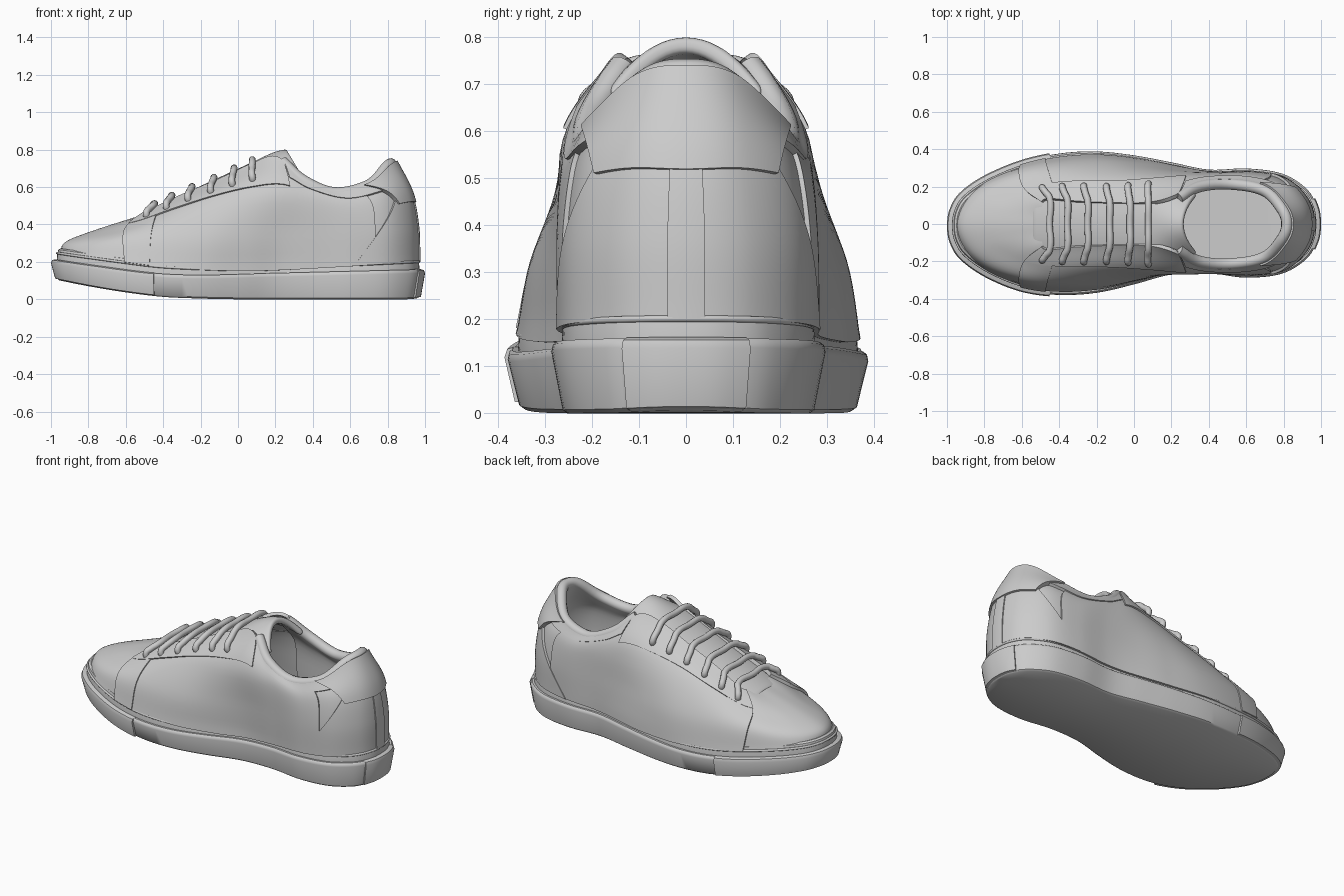
import bpy, bmesh, math
from mathutils import Vector

if "Cube" in bpy.data.objects:
    bpy.data.objects.remove(bpy.data.objects["Cube"])


def interp(tab, x):
    """Smooth curve through (x, value) pairs."""
    n = len(tab)
    x = min(max(x, tab[0][0]), tab[-1][0])
    i = max(j for j in range(n - 1) if tab[j][0] <= x)

    def slope(j):
        a, b = tab[max(j - 1, 0)], tab[min(j + 1, n - 1)]
        return (b[1] - a[1]) / (b[0] - a[0])
    h = tab[i + 1][0] - tab[i][0]
    t = (x - tab[i][0]) / h
    return ((2*t**3 - 3*t*t + 1) * tab[i][1] + (t**3 - 2*t*t + t) * h * slope(i)
            + (3*t*t - 2*t**3) * tab[i + 1][1] + (t**3 - t*t) * h * slope(i + 1))


def catmull(a, b, c, d, t):
    return 0.5 * (2*b + (c - a)*t + (2*a - 5*b + 4*c - d)*t*t + (3*b - a - 3*c + d)*t**3)


def ring(half):
    """Mirror a toe-to-heel half loop into a closed loop."""
    half = [Vector(p) for p in half]
    return half + [Vector((p.x, -p.y, p.z)) for p in half[-2:0:-1]]


def on_ring(r, u):
    i, n = math.floor(u), len(r)
    return catmull(*[r[(i + k) % n] for k in (-1, 0, 1, 2)], u - i)


# Side-view heights and the slight left/right bend of the last
BOTTOM = [(-1, .11), (-.8, .07), (-.6, .037), (-.4, .013), (-.2, .004), (0, 0), (.9, 0), (1, .01)]
WALL = [(-1, .215), (-.8, .185), (-.45, .14), (-.2, .13), (.2, .14), (1, .16)]
WELT = [(-1, .28), (-.9, .265), (-.6, .225), (-.4, .2), (0, .18), (.5, .2), (1, .235)]
BEND = [(-1, -.01), (-.6, -.01), (-.2, .01), (0, .022), (.2, .03), (.4, .014), (.6, .005), (1, 0)]


def bent(p):
    f = min(max((.55 - p.z) / .35, 0), 1)
    return Vector((p.x, p.y + f * interp(BEND, p.x), p.z))


# Loops of the upper, toe centre to heel centre
base_xy = [(-.95, 0), (-.91, .135), (-.79, .24), (-.6, .315), (-.4, .35), (-.18, .35), (.05, .312),
           (.24, .272), (.42, .26), (.62, .268), (.8, .235), (.92, .13), (.955, 0)]
low = [(-.925, 0, .305), (-.87, .125, .305), (-.75, .22, .31), (-.575, .285, .325), (-.38, .315, .335),
       (-.16, .32, .34), (.05, .295, .35), (.24, .267, .36), (.42, .262, .36), (.62, .268, .36),
       (.8, .235, .37), (.915, .13, .38), (.95, 0, .38)]
high = [(-.78, 0, .365), (-.75, .085, .365), (-.66, .155, .375), (-.53, .21, .4), (-.34, .23, .465),
        (-.13, .23, .53), (.07, .24, .575), (.24, .25, .59), (.4, .255, .54), (.6, .255, .5),
        (.78, .215, .53), (.885, .11, .56), (.915, 0, .56)]
top = [(-.5, 0, .455), (-.495, .05, .455), (-.49, .1, .46), (-.46, .13, .47), (-.3, .115, .545),
       (-.1, .105, .63), (.08, .105, .715), (.21, .135, .755), (.34, .21, .645), (.52, .225, .575),
       (.7, .19, .615), (.8, .09, .71), (.83, 0, .73)]
LOOPS = [ring([(x, y, interp(WELT, x) - .03) for x, y in base_xy]), ring(low), ring(high), ring(top)]


def surf(u, v):
    p = [on_ring(r, u) for r in LOOPS]
    p = [2*p[0] - p[1]] + p + [2*p[3] - p[2]]
    i = min(int(v * 3), 2)
    return bent(catmull(*p[i:i + 4], v * 3 - i))


def skin(u, v, off=0.0):
    """Point on the upper, pushed outward by off."""
    v0, v1 = max(v - .02, 0), min(v + .02, 1)
    n = (surf(u, v1) - surf(u, v0)).cross(surf(u + .05, v) - surf(u - .05, v))
    return surf(u, v) + n.normalized() * off


def grid(name, rows, closed=False):
    m = len(rows[0])
    faces = [(i*m + j, i*m + (j + 1) % m, (i + 1)*m + (j + 1) % m, (i + 1)*m + j)
             for i in range(len(rows) - 1) for j in range(m if closed else m - 1)]
    me = bpy.data.meshes.new(name)
    me.from_pydata([p for r in rows for p in r], [], faces)
    bm = bmesh.new()
    bm.from_mesh(me)
    bmesh.ops.recalc_face_normals(bm, faces=bm.faces)
    bm.to_mesh(me)
    bm.free()
    ob = bpy.data.objects.new(name, me)
    bpy.context.collection.objects.link(ob)
    bpy.ops.object.select_all(action='DESELECT')
    ob.select_set(True)
    bpy.context.view_layer.objects.active = ob
    bpy.ops.object.shade_smooth_by_angle(angle=math.radians(40))
    return ob


def patch(name, u0, u1, v0, v1, off, nu=40, nv=16, flip=False):
    """Raised panel on the upper; u0 and u1 are functions of v."""
    fr = lambda n: [0] + [i / n for i in range(n + 1)] + [1]
    rows = []
    for i, a in enumerate(fr(nv)):
        v = v0 + (v1 - v0) * a
        row = []
        for j, b in enumerate(fr(nu)):
            u = u0(v) + (u1(v) - u0(v)) * b
            edge = i in (0, nv + 2) or j in (0, nu + 2)
            row.append(skin(24 - u if flip else u, v, -.004 if edge else off))
        rows.append(row)
    return grid(name, rows)


def tube(name, pts, r, cyclic=False):
    cu = bpy.data.curves.new(name, 'CURVE')
    cu.dimensions, cu.bevel_depth, cu.bevel_resolution = '3D', r, 3
    cu.use_fill_caps, cu.resolution_u = True, 6
    s = cu.splines.new('BEZIER')
    s.bezier_points.add(len(pts) - 1)
    for bp, p in zip(s.bezier_points, pts):
        bp.co = p
        bp.handle_left_type = bp.handle_right_type = 'AUTO'
    s.use_cyclic_u = cyclic
    ob = bpy.data.objects.new(name, cu)
    bpy.context.collection.objects.link(ob)


# Sole: rows swept around the outline
OUT = ring([(x, y, 0) for x, y in [
    (-.99, 0), (-.975, .09), (-.92, .175), (-.79, .265), (-.6, .343), (-.4, .378), (-.2, .378), (0, .345),
    (.2, .3), (.4, .277), (.6, .292), (.79, .268), (.92, .19), (.978, .095), (.992, 0)]])


def rim(u, d, zf):
    t = on_ring(OUT, u + .05) - on_ring(OUT, u - .05)
    p = on_ring(OUT, u) + Vector((t.y, -t.x, 0)).normalized() * d
    p.z = zf(p.x)
    return bent(p)


bot = lambda x: interp(BOTTOM, x)
wall = lambda x: interp(WALL, x)
welt = lambda x: interp(WELT, x)
us = [i * 28 / 168 for i in range(168)]
profile = [(.035, bot), (.024, lambda x: bot(x) + .008), (0, lambda x: wall(x) - .02),
           (.003, lambda x: wall(x) - .006), (.01, wall), (.022, wall), (.024, lambda x: welt(x) - .03),
           (.03, lambda x: welt(x) - .008), (.042, welt), (.075, lambda x: welt(x) - .005)]
rows = [[rim(u, d, f) for u in us] for d, f in profile]
centre = [Vector((p.x, interp(BEND, p.x), p.z)) for p in rows[0]]
grid("sole", [centre] + rows, True)
tube("welt_stitching", [rim(u, .024, lambda x: (wall(x) + welt(x)) / 2 + .005) for u in us[::2]], .007, True)


# Raised toe guard and heel panel on the sole wall
def sole_panel(name, u0, u1, d, n):
    ul = [u0 + (u1 - u0) * i / n for i in range(n + 1)]
    prof = [(.04, lambda x: bot(x) + .003), (.022 + d, lambda x: bot(x) + .006), (d, lambda x: wall(x) - .022),
            (d + .006, lambda x: wall(x) - .004), (.015, lambda x: wall(x) + .002)]
    body = [[rim(u, a, f) for u in ul] for a, f in prof]
    for r, (a, f) in zip(body, prof):
        r.insert(0, rim(u0, .03, f))
        r.append(rim(u1, .03, f))
    grid(name, body)


sole_panel("toe_guard", -4.75, 4.75, -.01, 60)
sole_panel("heel_panel", 12.6, 15.4, -.008, 20)

# Upper shell, lining and insole
loop = [i * 24 / 144 for i in range(144)]
grid("upper", [[skin(u, i / 18) for u in loop] for i in range(19)], True)
grid("lining", [[skin(7 + 10*j/60, .1 + .9*i/12, -.045) for j in range(61)] for i in range(13)])
edge = [skin(u, .2, -.02) for u in loop]
grid("insole", [edge, [Vector((p.x, 0, p.z)) for p in edge]], True)

# Panels on both sides
for side, f in (("left", False), ("right", True)):
    patch("quarter_" + side, lambda v: 3 - .55*v, lambda v: 9.6, 0, 1, .01, 60, 20, f)
    patch("eyestay_" + side, lambda v: 2.98 - .55*v, lambda v: 7.25, .7, 1, .018, 48, 8, f)
    patch("eyestay_strip_" + side, lambda v: 2.98 - .55*v, lambda v: 3.65 - .2*v, 0, .72, .016, 10, 14, f)

# Heel parts and padded collar
patch("heel_counter", lambda v: 9 + 2.2*v, lambda v: 15 - 2.2*v, 0, .62, .014, 50, 14)
patch("heel_seam_strip", lambda v: 11.72, lambda v: 12.28, 0, .62, .02, 6, 14)
patch("collar_band", lambda v: 7.3, lambda v: 16.7, .8, 1, .016, 70, 8)
patch("heel_tab", lambda v: 10.45 - 1.5*(v - .58), lambda v: 13.55 + 1.5*(v - .58), .58, 1, .026, 40, 14)
tube("padded_collar", [skin(7.2 + 9.6*i/48, 1, -.014) for i in range(49)], .031)

# Tongue: arched strip ending in two back-swept corners
TONGUE = [(-.54, .425), (-.3, .54), (-.1, .632), (.08, .715), (.2, .77), (.265, .785)]
rows = []
for i in range(31):
    s = i / 30
    x = -.54 + .805 * s
    k = max(0, (s - .72) / .28) ** 2
    rows.append([Vector((x + .07*k*t*t, (.135 + .02*k)*t, interp(TONGUE, x) - (.02 + .1*k)*t*t))
                 for t in [j / 10 - 1 for j in range(21)]])
tongue = grid("tongue", rows)
sol = tongue.modifiers.new("thickness", 'SOLIDIFY')
sol.thickness, sol.offset = .036, 0
bev = tongue.modifiers.new("soft_edge", 'BEVEL')
bev.width, bev.segments, bev.limit_method = .014, 3, 'ANGLE'

# Laces
for i in range(6):
    u = 3.17 + .575 * i
    half = [skin(u, .77, -.005), skin(u, .795, .03), skin(u, .9, .034), skin(u, 1, .03)]
    mid = Vector((half[3].x, 0, half[3].z + .006))
    tube(f"lace_{i + 1}", half + [mid] + [Vector((p.x, -p.y, p.z)) for p in reversed(half)], .018)
